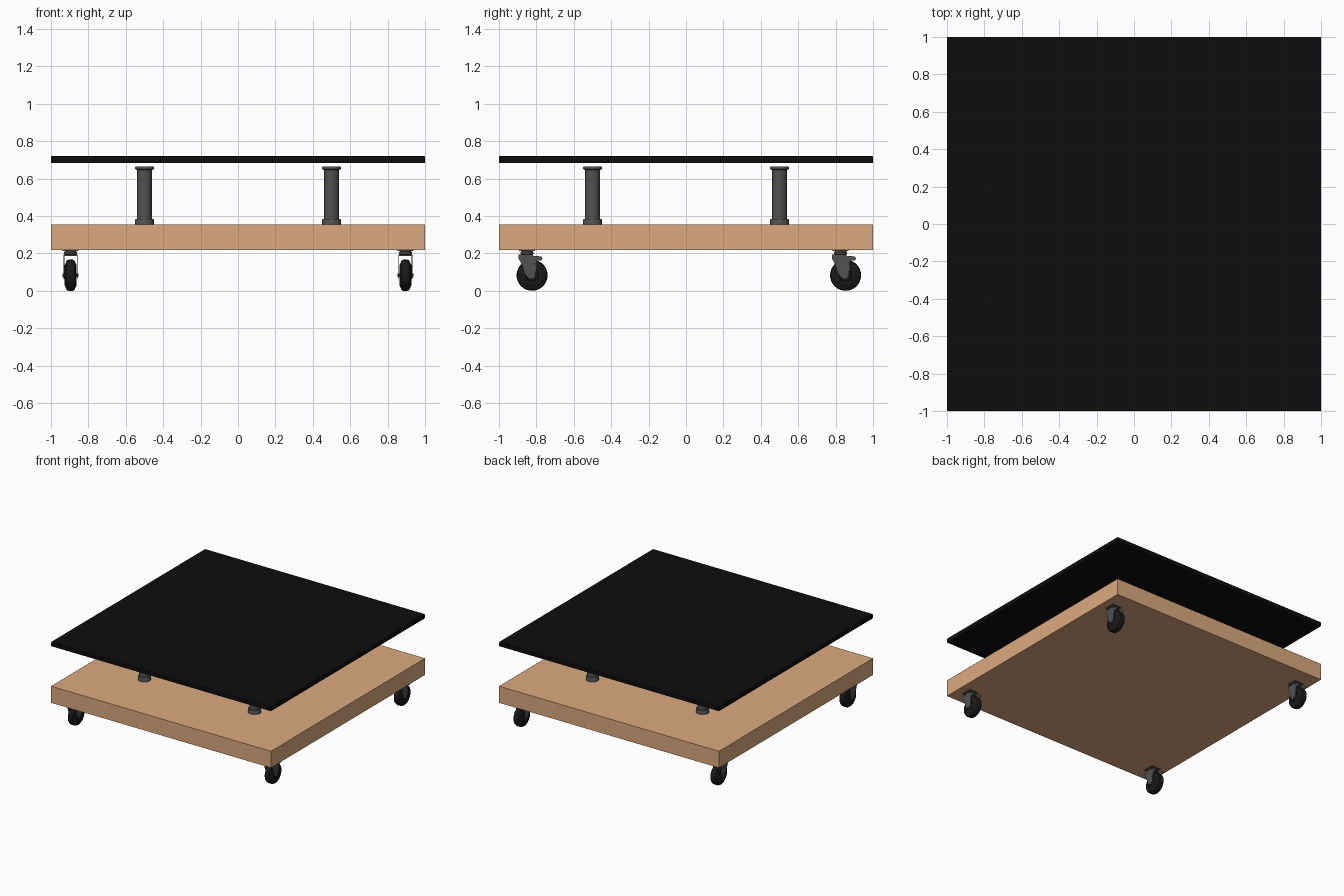
import bpy, bmesh, math
from mathutils import Matrix

if "Cube" in bpy.data.objects:
    bpy.data.objects.remove(bpy.data.objects["Cube"])


def material(name, rgb):
    m = bpy.data.materials.new(name)
    m.diffuse_color = (*rgb, 1)
    m.use_nodes = True
    m.node_tree.nodes["Principled BSDF"].inputs["Base Color"].default_value = m.diffuse_color
    return m


WOOD = material("wood", (0.71, 0.40, 0.215))
BLACK = material("black", (0.004, 0.004, 0.004))
RUBBER = material("rubber", (0.01, 0.01, 0.01))
METAL = material("dark_metal", (0.085, 0.085, 0.085))


def finish(name, bm, mat, smooth=False, bevel=0):
    bmesh.ops.recalc_face_normals(bm, faces=bm.faces[:])
    me = bpy.data.meshes.new(name)
    bm.to_mesh(me)
    bm.free()
    me.materials.append(mat)
    ob = bpy.data.objects.new(name, me)
    bpy.context.collection.objects.link(ob)
    if bevel:
        b = ob.modifiers.new("bevel", 'BEVEL')
        b.width, b.segments = bevel, 2
    if smooth:
        bpy.ops.object.select_all(action='DESELECT')
        ob.select_set(True)
        bpy.context.view_layer.objects.active = ob
        bpy.ops.object.shade_smooth_by_angle(angle=math.radians(35))
    return ob


def box(name, size, loc, mat, bevel=0):
    bm = bmesh.new()
    bmesh.ops.create_cube(bm, size=1, matrix=Matrix.Translation(loc) @ Matrix.Diagonal((*size, 1)))
    return finish(name, bm, mat, bevel=bevel)


def lathe(name, profile, loc, mat, axis='Z', n=32):
    """Spin (radius, height) points around an axis, closing the ends."""
    bm = bmesh.new()
    rings = [[bm.verts.new((r * math.cos(2 * math.pi * i / n), r * math.sin(2 * math.pi * i / n), h))
              for i in range(n)] for r, h in profile]
    for a, b in zip(rings, rings[1:]):
        for i in range(n):
            j = (i + 1) % n
            bm.faces.new((a[i], a[j], b[j], b[i]))
    bm.faces.new(rings[0])
    bm.faces.new(rings[-1])
    if axis == 'X':
        bm.transform(Matrix.Rotation(math.pi / 2, 4, 'Y'))
    bm.transform(Matrix.Translation(loc))
    return finish(name, bm, mat, smooth=True)


def side_plate(name, outline, thick, loc, mat):
    """Extrude a (y, z) outline along x."""
    bm = bmesh.new()
    f = bm.faces.new([bm.verts.new((-thick / 2, y, z)) for y, z in outline])
    g = bmesh.ops.extrude_face_region(bm, geom=[f])
    bmesh.ops.translate(bm, vec=(thick, 0, 0),
                        verts=[v for v in g["geom"] if isinstance(v, bmesh.types.BMVert)])
    bm.transform(Matrix.Translation(loc))
    return finish(name, bm, mat)


# Table slabs
box("glass_top", (2, 2, 0.038), (0, 0, 0.701), BLACK, bevel=0.005)
box("wooden_base", (2, 2, 0.136), (0, 0, 0.287), WOOD)

# Pillars with flanges at both ends
PILLAR = [(0.05, 0.354), (0.05, 0.380), (0.047, 0.385), (0.039, 0.385),
          (0.039, 0.646), (0.050, 0.650), (0.050, 0.661), (0.048, 0.664)]
for x in (-0.5, 0.5):
    for y in (-0.5, 0.5):
        lathe("pillar", PILLAR, (x, y, 0), METAL)

# Casters, all trailing towards +y
WHEEL = [(0.030, -0.024), (0.034, -0.030), (0.054, -0.032), (0.064, -0.027), (0.079, -0.021), (0.083, -0.012),
         (0.083, 0.012), (0.079, 0.021), (0.064, 0.027), (0.054, 0.032), (0.034, 0.030), (0.030, 0.024)]
FORK = [(-0.045, 0.195), (-0.045, 0.172), (-0.033, 0.150), (-0.004, 0.078), (0.010, 0.066), (0.027, 0.062),
        (0.042, 0.072), (0.046, 0.090), (0.050, 0.160), (0.076, 0.162), (0.084, 0.172), (0.076, 0.184),
        (0.035, 0.186), (0.030, 0.195)]
for x in (-0.895, 0.895):
    for y in (-0.85, 0.826):
        box("caster_plate", (0.084, 0.084, 0.008), (x, y, 0.216), METAL)
        lathe("caster_swivel", [(0.026, 0.190), (0.034, 0.197), (0.034, 0.206), (0.028, 0.213)],
              (x, y, 0), METAL, n=24)
        box("fork_bridge", (0.070, 0.075, 0.008), (x, y - 0.007, 0.191), METAL)
        for s in (-1, 1):
            side_plate("fork_side", FORK, 0.005, (x + s * 0.0355, y, 0), METAL)
        lathe("caster_wheel", WHEEL, (x, y + 0.027, 0.083), RUBBER, 'X')
        lathe("axle", [(0.010, -0.042), (0.010, 0.042)], (x, y + 0.027, 0.083), METAL, 'X', 12)
